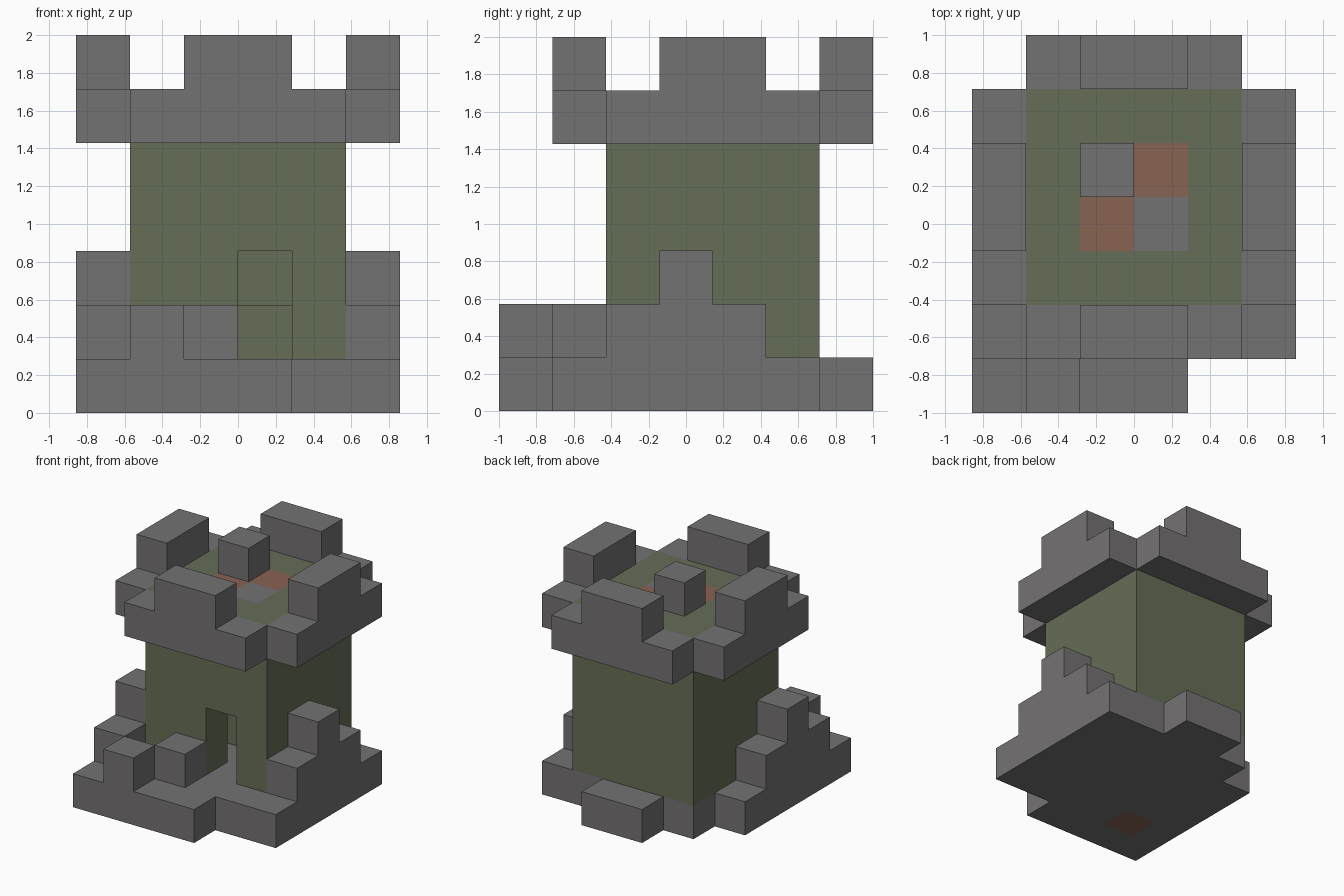
import bpy, bmesh
from itertools import product
from math import radians

cube = bpy.data.objects.get("Cube")
if cube:
    bpy.data.objects.remove(cube, do_unlink=True)

U = 2 / 7  # edge of one block


def material(name, rgb):
    m = bpy.data.materials.new(name)
    m.use_nodes = True
    m.diffuse_color = (*rgb, 1)
    m.node_tree.nodes["Principled BSDF"].inputs["Base Color"].default_value = (*rgb, 1)
    return m


stone = material("grey stone", (0.175, 0.168, 0.17))
moss = material("moss green", (0.132, 0.155, 0.095))
ember = material("clay orange", (0.25, 0.125, 0.085))

parts = []      # (name, material, cells)
filled = set()  # every occupied block


def box(x, y, z):
    """Blocks in half-open ranges along each axis."""
    return set(product(range(*x), range(*y), range(*z)))


def part(name, mat, cells):
    parts.append((name, mat, cells - filled))
    filled.update(cells)


def build(name, mat, cells):
    """Skin the blocks, keeping only faces open to the air."""
    bm = bmesh.new()
    verts = {}

    def vert(p):
        if p not in verts:
            verts[p] = bm.verts.new(((p[0] - 3) * U, (p[1] - 3.5) * U, p[2] * U))
        return verts[p]

    for cell in sorted(cells):
        for axis, side in product(range(3), (0, 1)):
            neighbour = list(cell)
            neighbour[axis] += 2 * side - 1
            if tuple(neighbour) in filled:
                continue
            ring = []
            for s, t in ((0, 0), (1, 0), (1, 1), (0, 1)):
                p = list(cell)
                p[axis] += side
                p[(axis + 1) % 3] += s
                p[(axis + 2) % 3] += t
                ring.append(vert(tuple(p)))
            bm.faces.new(ring if side else ring[::-1])
    # Merge block faces into large flat ones
    bmesh.ops.dissolve_limit(bm, angle_limit=radians(1), verts=bm.verts[:],
                             edges=bm.edges[:])
    mesh = bpy.data.meshes.new(name)
    bm.to_mesh(mesh)
    bm.free()
    mesh.materials.append(mat)
    bpy.context.collection.objects.link(bpy.data.objects.new(name, mesh))


# Campfire set in the ground, ringed by stones and the wall
part("campfire", ember, box((1, 2), (1, 2), (0, 1)))
part("campfire_stones", stone, box((1, 2), (0, 1), (1, 2)) | box((2, 3), (1, 2), (1, 2)))

# Ground slab with front terrace and back step
ground = box((0, 6), (1, 6), (0, 1)) | box((0, 4), (0, 1), (0, 1)) | box((2, 4), (6, 7), (0, 1))
part("ground", stone, ground - {(0, 5, 0)})

# Stepped rock piles on both sides
for name, x, y in (("right_rocks", 0, 1), ("left_rocks", 5, 2)):
    part(name, stone, box((x, x + 1), (y, y + 3), (1, 2))
         | box((x, x + 1), (y + 1, y + 2), (2, 3)))

# Checkered trapdoor and lookout block on the roof
part("trapdoor_orange", ember, {(3, 4, 5), (2, 3, 5)})
part("trapdoor_grey", stone, {(2, 4, 5), (3, 3, 5)})
part("lookout_block", stone, {(2, 4, 6)})

# Tower with doorway, inner room and a step at its back
room = box((2, 4), (3, 5), (1, 5)) - box((2, 4), (4, 5), (1, 2))
door = box((3, 4), (2, 3), (1, 3))
part("tower", moss, box((1, 5), (2, 6), (1, 6)) - room - door)

# Overhanging parapets, each with a central merlon
for name, y in (("front_parapet", 1), ("back_parapet", 6)):
    part(name, stone, box((1, 5), (y, y + 1), (5, 6)) | box((2, 4), (y, y + 1), (6, 7)))
for name, x in (("right_parapet", 0), ("left_parapet", 5)):
    part(name, stone, box((x, x + 1), (2, 6), (5, 6)) | box((x, x + 1), (3, 5), (6, 7)))

for p in parts:
    build(*p)
